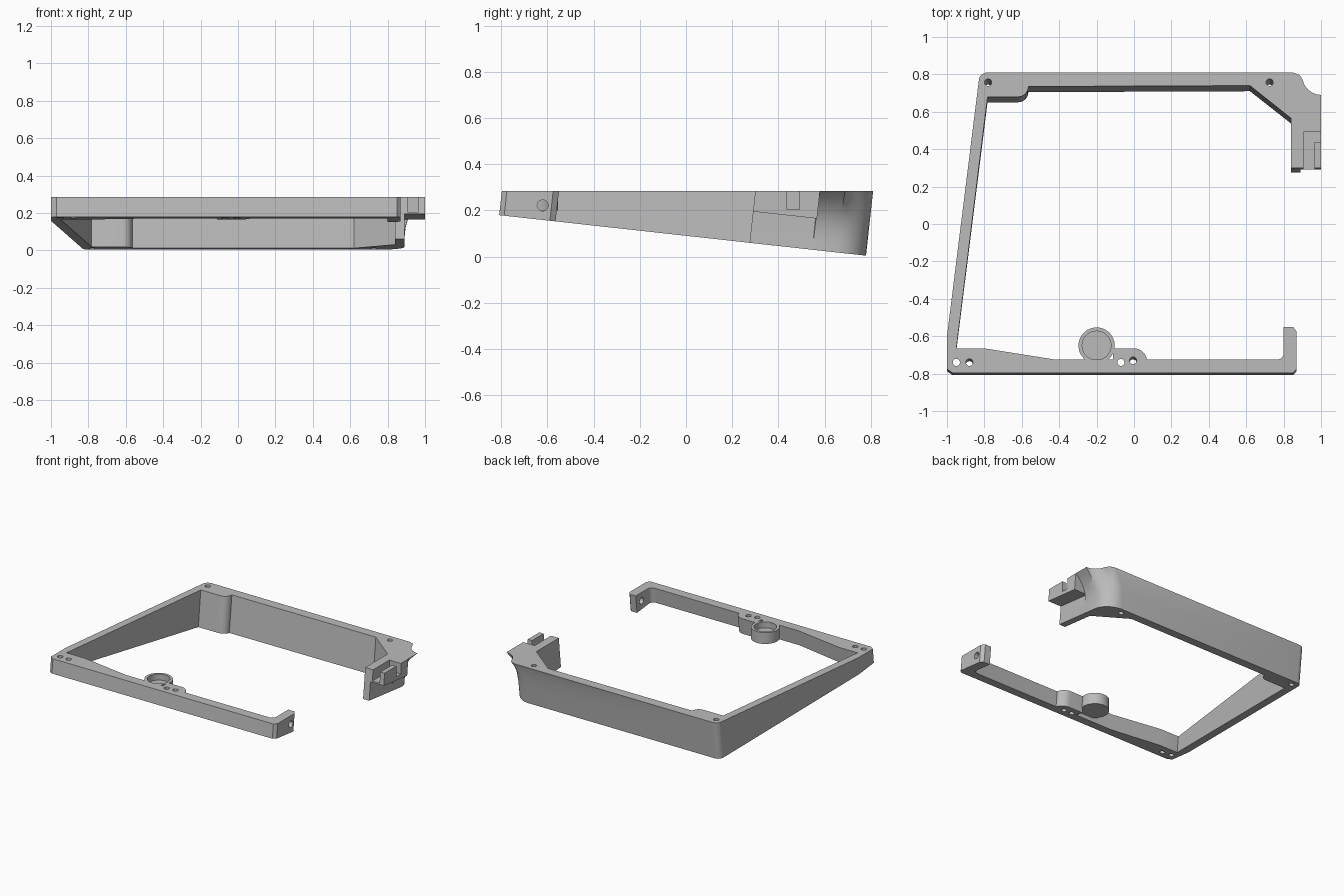
import bpy, bmesh, math
from mathutils import Matrix, Vector

old = bpy.data.objects.get("Cube")
if old:
    bpy.data.objects.remove(old, do_unlink=True)

TOP = 0.285       # height of the level upper face
SLOPE = 0.1104    # tilt of the underside
BASE = 0.0905     # underside height at y = 0

grey = bpy.data.materials.new("plain grey")
grey.use_nodes = True
grey.diffuse_color = (0.5, 0.5, 0.5, 1)
grey.node_tree.nodes["Principled BSDF"].inputs["Base Color"].default_value = (0.5, 0.5, 0.5, 1)


def arc(cx, cy, r, a0, a1, n):
    angles = [math.radians(a0 + (a1 - a0) * i / n) for i in range(n + 1)]
    return [(cx + r * math.cos(a), cy + r * math.sin(a)) for a in angles]


def finish(name, bm):
    bmesh.ops.recalc_face_normals(bm, faces=bm.faces)
    mesh = bpy.data.meshes.new(name)
    bm.to_mesh(mesh)
    bm.free()
    mesh.materials.append(grey)
    obj = bpy.data.objects.new(name, mesh)
    bpy.context.collection.objects.link(obj)
    return obj


def wedge(name, upper, lower=None, lift=0.0, layers=1):
    """Outline at the level top, swept square to the tilted underside."""
    lower = lower or upper
    bm = bmesh.new()
    rings = []
    for k in range(layers + 1):
        w = k / layers
        ring = []
        for (ux, uy), (lx, ly) in zip(upper, lower):
            e = w ** 3
            x, y = lx + (ux - lx) * e, ly + (uy - ly) * e
            t = (TOP - BASE - lift + SLOPE * y) / (1 + SLOPE ** 2) * (1 - w)
            ring.append(bm.verts.new((x, y - SLOPE * t, TOP - t)))
        rings.append(ring)
    for a, b in zip(rings, rings[1:]):
        for i in range(len(a)):
            j = (i + 1) % len(a)
            bm.faces.new((a[i], a[j], b[j], b[i]))
    bm.faces.new(rings[0])
    bm.faces.new(rings[-1])
    return finish(name, bm)


def rod(name, centre, axis, radius, length, sides=32):
    bm = bmesh.new()
    turn = Vector((0, 0, 1)).rotation_difference(Vector(axis)).to_matrix().to_4x4()
    bmesh.ops.create_cone(bm, cap_ends=True, segments=sides, radius1=radius, radius2=radius,
                          depth=length, matrix=Matrix.Translation(centre) @ turn)
    return finish(name, bm)


def box(name, lo, hi):
    bm = bmesh.new()
    bmesh.ops.create_cube(bm, size=1)
    for v in bm.verts:
        v.co = [a + (b - a) * (c + 0.5) for a, b, c in zip(lo, hi, v.co)]
    return finish(name, bm)


def cut(obj, cutters):
    """Subtract each cutter, then remove it."""
    for cutter in cutters:
        cutter.hide_render = True
        mod = obj.modifiers.new("cut", "BOOLEAN")
        mod.operation = "DIFFERENCE"
        mod.solver = "EXACT"
        mod.object = cutter
    graph = bpy.context.evaluated_depsgraph_get()
    mesh = bpy.data.meshes.new_from_object(obj.evaluated_get(graph))
    obj.modifiers.clear()
    obj.data = mesh
    for cutter in cutters:
        bpy.data.objects.remove(cutter, do_unlink=True)


# Front rail with its hooked arm, lug and thickened left corner
front = [(-1, -.775), (-.97, -.797), (.85, -.797), (.87, -.775), (.87, -.575), (.85, -.55), (.8, -.55)]
front += arc(.765, -.69, .035, 0, -90, 6)
front += arc(0, -.735, .07, 8, 90, 8)
front += [(-.112, -.665), (-.112, -.725), (-.42, -.725), (-.8, -.665), (-.95, -.665)]

# Inner side of the back wall
inner = [(-.783, .68)] + arc(-.62, .735, .055, -90, 0, 8)
inner += [(.62, .74), (.84, .565), (.84, .3), (.89, .3), (.89, .574)]

# Back right corner: rounded below, flaring to a hollow curve above
low = [(.89, .576), (.89, .63)] + arc(.76, .68, .13, 0, 90, 8)
high = [(1, .576), (1, .63)] + arc(1, .79, .1, 270, 190, 6) + [(.885, .797), (.85, .81)]

# Back left corner and left rail
left = arc(-.785, .765, .045, 90, 180, 6) + [(-1, -.6)]

frame = wedge("frame", front + inner + high + left, front + inner + low + left, layers=10)

# Screw holes, some upright and some square to the underside
upright, tilted = (0, 0, 1), (0, SLOPE, 1)
holes = [(-.95, -.74, upright), (-.88, -.74, tilted), (-.07, -.74, upright), (-.005, -.73, tilted),
         (-.78, .757, tilted), (.725, .757, tilted)]
cutters = [rod("hole_cutter", (x, y, TOP), axis, .019, .8, 24) for x, y, axis in holes]
cutters.append(rod("arm_hole_cutter", (.83, -.62, .222), (1, 0, 0), .024, .2, 24))
cut(frame, cutters)

# Latch block on the right, with a groove and a cross slot
latch = wedge("latch_block", [(.888, .3), (1, .3), (1, .58), (.888, .58)], lift=.137)
cut(latch, [box("groove_cutter", (.905, .2, .205), (.965, .46, .4)),
            box("slot_cutter", (.905, .438, .205), (1.1, .492, .4))])

# Round cup on the front rail
cup = rod("round_cup", (-.2, -.65, .243), upright, .097, .084, 48)
cut(cup, [rod("cup_cutter", (-.2, -.65, .285), upright, .077, .09, 48)])

# Smooth shading with sharp edges kept
for obj in (frame, latch, cup):
    bpy.ops.object.select_all(action="DESELECT")
    obj.select_set(True)
    bpy.context.view_layer.objects.active = obj
    bpy.ops.object.shade_smooth_by_angle(angle=math.radians(30))
